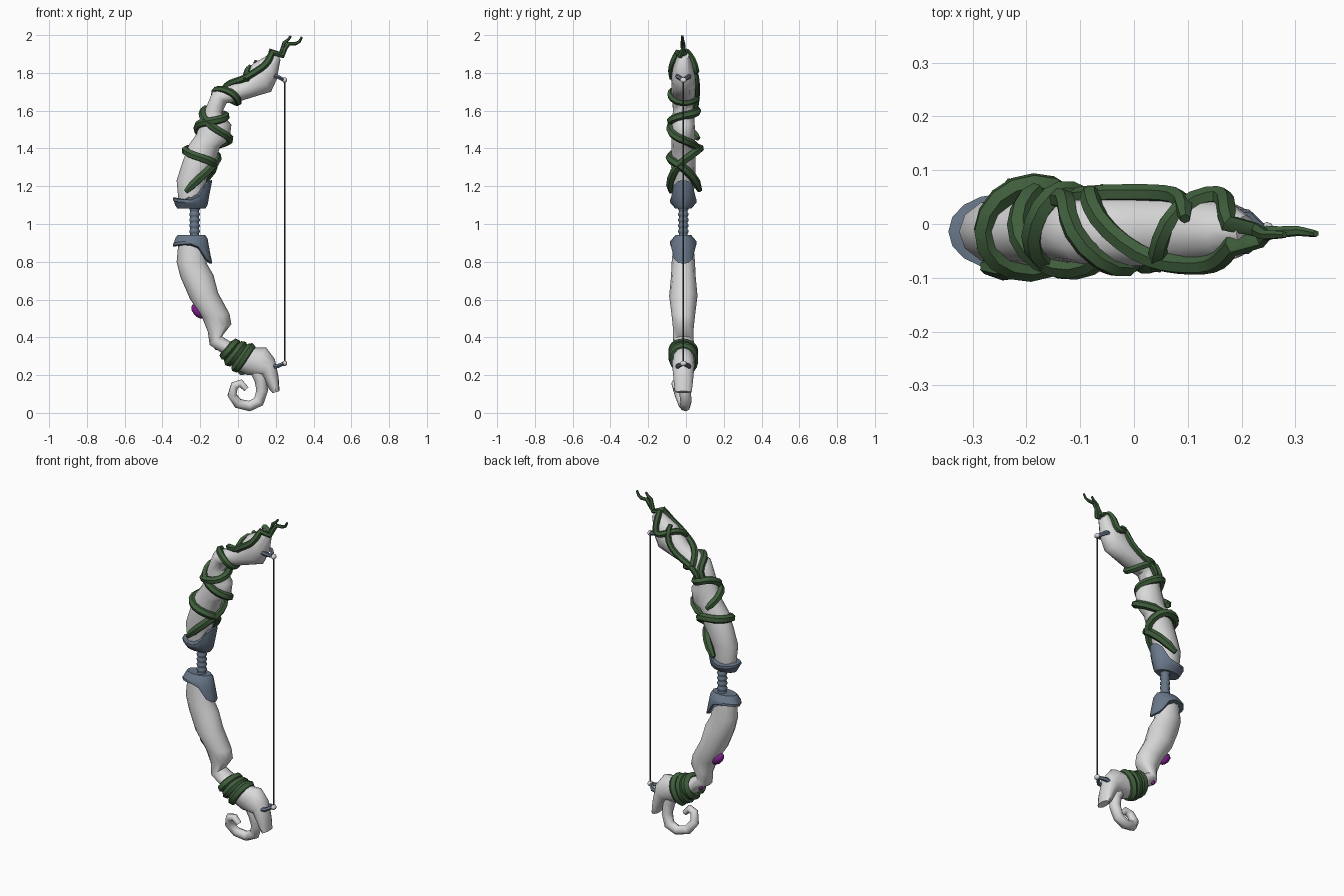
import bpy, bmesh, math
from mathutils import Vector

if "Cube" in bpy.data.objects:
    bpy.data.objects.remove(bpy.data.objects["Cube"])

YC = -0.014  # depth of the bow's middle plane


def material(name, rgb):
    m = bpy.data.materials.new(name)
    m.diffuse_color = (*rgb, 1)
    m.use_nodes = True
    m.node_tree.nodes["Principled BSDF"].inputs["Base Color"].default_value = m.diffuse_color
    return m


BONE = material("pale grey", (0.7, 0.7, 0.7))
VINE = material("vine green", (0.05, 0.112, 0.045))
STEEL = material("blue grey steel", (0.14, 0.185, 0.25))
PURPLE = material("purple", (0.2, 0.015, 0.25))
DARK = material("dark string", (0.05, 0.055, 0.055))


def finish(name, mesh, mat, angle=50):
    mesh.materials.clear()
    mesh.materials.append(mat)
    ob = bpy.data.objects.new(name, mesh)
    bpy.context.collection.objects.link(ob)
    bpy.ops.object.select_all(action='DESELECT')
    ob.select_set(True)
    bpy.context.view_layer.objects.active = ob
    bpy.ops.object.shade_smooth_by_angle(angle=math.radians(angle))
    return ob


def loft(name, rings, mat, caps=True, angle=50):
    """Skin a row of equal-sized point rings."""
    bm = bmesh.new()
    vs = [[bm.verts.new(p) for p in r] for r in rings]
    n = len(vs[0])
    for a, b in zip(vs, vs[1:]):
        for i in range(n):
            j = (i + 1) % n
            bm.faces.new((a[i], a[j], b[j], b[i]))
    if caps:
        bm.faces.new(vs[0])
        bm.faces.new(vs[-1])
    bmesh.ops.recalc_face_normals(bm, faces=bm.faces)
    me = bpy.data.meshes.new(name)
    bm.to_mesh(me)
    bm.free()
    return finish(name, me, mat, angle)


def ball(name, centre, axes, mat):
    """Ellipsoid given by its centre and three axis vectors."""
    bm = bmesh.new()
    bmesh.ops.create_icosphere(bm, subdivisions=2, radius=1)
    for v in bm.verts:
        v.co = Vector(centre) + sum((Vector(a) * c for a, c in zip(axes, v.co)), Vector())
    bmesh.ops.recalc_face_normals(bm, faces=bm.faces)
    me = bpy.data.meshes.new(name)
    bm.to_mesh(me)
    bm.free()
    return finish(name, me, mat)


def tube(name, pts, radii, mat, res=2):
    """Sweep a round section along a path, with a radius for each point."""
    cu = bpy.data.curves.new(name, 'CURVE')
    cu.dimensions = '3D'
    cu.bevel_depth = 1
    cu.bevel_resolution = res
    cu.use_fill_caps = True
    sp = cu.splines.new('POLY')
    sp.points.add(len(pts) - 1)
    for q, p, r in zip(sp.points, pts, radii):
        q.co = (*p, 1)
        q.radius = r
    tmp = bpy.data.objects.new(name + "_path", cu)
    bpy.context.collection.objects.link(tmp)
    dg = bpy.context.evaluated_depsgraph_get()
    me = bpy.data.meshes.new_from_object(tmp.evaluated_get(dg))
    bpy.data.objects.remove(tmp)
    return finish(name, me, mat)


# Limb sections: outer x, z, inner x, z, half depth (all in hundredths)
UPPER = [(-31.5, 112, -18.5, 112, 5.2), (-32.5, 123, -16.5, 124, 6.2),
         (-29.5, 132.5, -12, 132.5, 6.5), (-26, 142, -9.5, 141, 6.2),
         (-22, 147.5, -4.5, 144.5, 6.3), (-20, 154, -3.5, 152.5, 6),
         (-17, 161.5, -8.5, 159, 5.5), (-13.5, 170, -6, 164, 6),
         (-7.5, 172, 1, 165, 6.3), (1, 176.5, 9, 167.5, 6.3),
         (8, 185, 17.5, 170, 6.3), (13.5, 188, 20.5, 176.5, 5.6),
         (19, 191.5, 22.5, 187, 3)]
LOWER = [(-31.5, 91, -18.5, 91, 5.2), (-32.5, 80, -16.5, 79, 6.2),
         (-30.5, 72, -13, 73, 6.5), (-25.5, 60.5, -10.5, 63.5, 7.5),
         (-19, 50.5, -4.5, 52.5, 6.2), (-16, 43, -3.5, 47, 5.5),
         (-15, 36, -8.5, 40.5, 5.5), (-9, 32, -4.5, 38, 5.8),
         (-4.5, 26.5, 1, 36, 5.5), (1, 22, 7.5, 34.5, 5.4),
         (5, 20, 15, 34.5, 6), (12.5, 20, 19.5, 28.5, 5.8),
         (16.5, 12.5, 21.5, 19, 5), (18.5, 10.5, 22, 11.5, 4.4)]


def on_limb(secs, t, deg, off=0.0, back=0.0):
    """Point at section t; 0 outer edge, 90 front, 180 inner edge, 270 back."""
    t = max(0, min(t, len(secs) - 1.001))
    i = int(t)
    f = t - i
    a, b, c, d, h = [(p + (q - p) * f) / 100 for p, q in zip(secs[i], secs[i + 1])]
    outer, inner = Vector((a, YC, b)), Vector((c, YC, d))
    u = (outer - inner) / 2
    u = u.normalized() * (u.length + off)
    k = math.radians(deg)
    y = (h + off) * -math.sin(k) + back * max(0, -math.sin(k))
    return (outer + inner) / 2 + u * math.cos(k) + Vector((0, y, 0))


for nm, secs in (("upper_limb", UPPER), ("lower_limb", LOWER)):
    loft(nm, [[on_limb(secs, t, i * 30) for i in range(12)] for t in range(len(secs))], BONE)


def vine(name, secs, keys, r, tail=(), off=0.011, back=0.0):
    """Tube wound over a limb through (section, angle) keys, then free tail points."""
    pts = []
    for (t0, a0), (t1, a1) in zip(keys, keys[1:]):
        n = max(2, int(abs(a1 - a0) / 20))
        pts += [on_limb(secs, t0 + (t1 - t0) * k / n, a0 + (a1 - a0) * k / n, off, back)
                for k in range(n)]
    pts.append(on_limb(secs, *keys[-1], off, back))
    for _ in range(2):
        pts = pts[:1] + [(a + b * 2 + c) / 4 for a, b, c in zip(pts, pts[1:], pts[2:])] + pts[-1:]
    m = len(pts)
    pts += [Vector(p) for p in tail]
    radii = [r] * m + [r * (0.75 - 0.5 * k / len(tail)) for k in range(len(tail))]
    if not tail:
        radii[0] = radii[-1] = r * 0.6
    tube(name, pts, radii, VINE, 1)


# Vines on the upper limb
vine("vine_low", UPPER, [(0.45, 70), (1, 110), (2, 165), (2.9, 250), (2.7, 360),
                         (2.4, 430), (1.9, 525), (0.5, 620)], 0.023, off=0.013, back=0.018)
vine("vine_middle", UPPER, [(2.9, 250), (4, 180), (4.5, 100), (5.6, 10), (6, -40),
                            (5.9, -120), (5.8, -180), (5.2, -270), (4.8, -350), (3.7, -430)],
     0.022, off=0.012, back=0.01)
vine("vine_bend", UPPER, [(5.8, -60), (6.6, -80), (7.2, -25), (7.7, 25), (8.2, 80),
                          (7.8, 170), (7.5, 250), (7.4, 275)], 0.019)
vine("vine_back", UPPER, [(6, -100), (7, -95), (8.3, -85), (9.3, -80), (9.9, -60), (10.3, -20)],
     0.017, off=0.009)
vine("vine_tip_front", UPPER, [(7.3, -85), (8.1, -20), (8.7, 20), (9.2, 50), (9.7, 58),
                               (10.4, 66), (11.2, 66), (11.8, 40)], 0.019,
     [(0.235, -0.03, 1.89), (0.25, -0.015, 1.93), (0.27, -0.015, 1.955),
      (0.305, -0.013, 1.955), (0.325, -0.016, 1.965), (0.338, -0.018, 1.99)], off=0.009)
vine("vine_tip_back", UPPER, [(9.2, 60), (9.6, 15), (9.9, -40), (10.4, -88),
                              (10.9, -95), (11.4, -65), (11.8, -20)], 0.018,
     [(0.225, -0.01, 1.9), (0.24, -0.018, 1.94), (0.245, -0.02, 1.96),
      (0.265, -0.02, 1.975), (0.28, -0.02, 1.995)], off=0.009)
# Vine binding on the lower limb
vine("vine_binding", LOWER, [(7.3, 0), (7.9, 360), (8.6, 720), (9.2, 1080)], 0.025, off=0.004)

# Curled tail under the lower limb
curl = [(0.09, YC, 0.24), (0.12, -0.014, 0.18), (0.128, -0.006, 0.12), (0.11, 0.0, 0.06),
        (0.06, -0.004, 0.036), (0.0, -0.016, 0.05), (-0.032, -0.036, 0.095),
        (-0.018, -0.052, 0.145), (0.015, -0.056, 0.157), (0.045, -0.054, 0.125)]
tube("curled_tail", curl, [0.036, 0.034, 0.031, 0.03, 0.028, 0.027, 0.025, 0.023, 0.021, 0.015],
     BONE)

# Ribbed grip
GX = -0.23
rings = []
for k in range(25):
    z, r = 0.92 + k * 0.0075, 0.023 + 0.005 * (k % 4 in (1, 2))
    rings.append([(GX + r * math.cos(i * math.pi / 6), YC + r * math.sin(i * math.pi / 6), z)
                  for i in range(12)])
loft("grip", rings, STEEL)

# Cups holding the limbs, with a tongue on the string side
CX = -0.247


def cup_ring(sx, sy, z, lift, shift=0.0):
    out = []
    for i in range(16):
        c, s = math.cos(i * math.pi / 8), math.sin(i * math.pi / 8)
        tongue = max(0, min(1, (c - 0.3) / 0.5))
        out.append((CX + sx * c + shift * tongue, YC + sy * s,
                    z - 0.012 * abs(s) * (lift > 0) + lift * tongue))
    return out


for nm, flip in (("upper_cup", False), ("lower_cup", True)):
    rings = [cup_ring(0.02, 0.02, 1.083, 0), cup_ring(0.074, 0.042, 1.081, 0),
             cup_ring(0.086, 0.058, 1.1, 0), cup_ring(0.092, 0.067, 1.122, 0.035, 0.004),
             cup_ring(0.098, 0.07, 1.126, 0.09, 0.01),
             cup_ring(0.098, 0.07, 1.14, 0.092, 0.011),
             cup_ring(0.08, 0.06, 1.141, 0.09, 0.016)]
    if flip:
        rings = [[(x, y, 2.022 - z) for x, y, z in r] for r in rings]
    loft(nm, rings, STEEL, angle=35)

# Purple growths on the outer side of the lower limb
ball("purple_growth", (-0.214, 0.0, 0.537),
     ((0.022, 0, 0.012), (0, 0.03, 0), (-0.027, 0, 0.036)), PURPLE)
ball("small_purple_growth", on_limb(LOWER, 6.5, -40),
     ((0.012, 0, 0), (0, 0.012, 0), (0, 0, 0.014)), PURPLE)

# String, with its forked pegs and end knobs
SX = 0.247
tube("string", [(SX, YC, 0.26), (SX, YC, 1.76)], [0.004, 0.004], DARK, 1)
for nm, zr, zk in (("upper", 1.78, 1.762), ("lower", 0.248, 0.262)):
    for side, s in (("front", -1), ("back", 1)):
        tube(f"{nm}_peg_{side}", [(0.185, YC + s * 0.03, zr + (zr - zk) * 0.3),
                                  (0.21, YC + s * 0.03, zr), (SX - 0.004, YC, zk)],
             [0.012, 0.012, 0.01], STEEL, 1)
    ball(nm + "_knob", (SX, YC, zk), ((0.014, 0, 0), (0, 0.018, 0), (0, 0, 0.015)), BONE)
